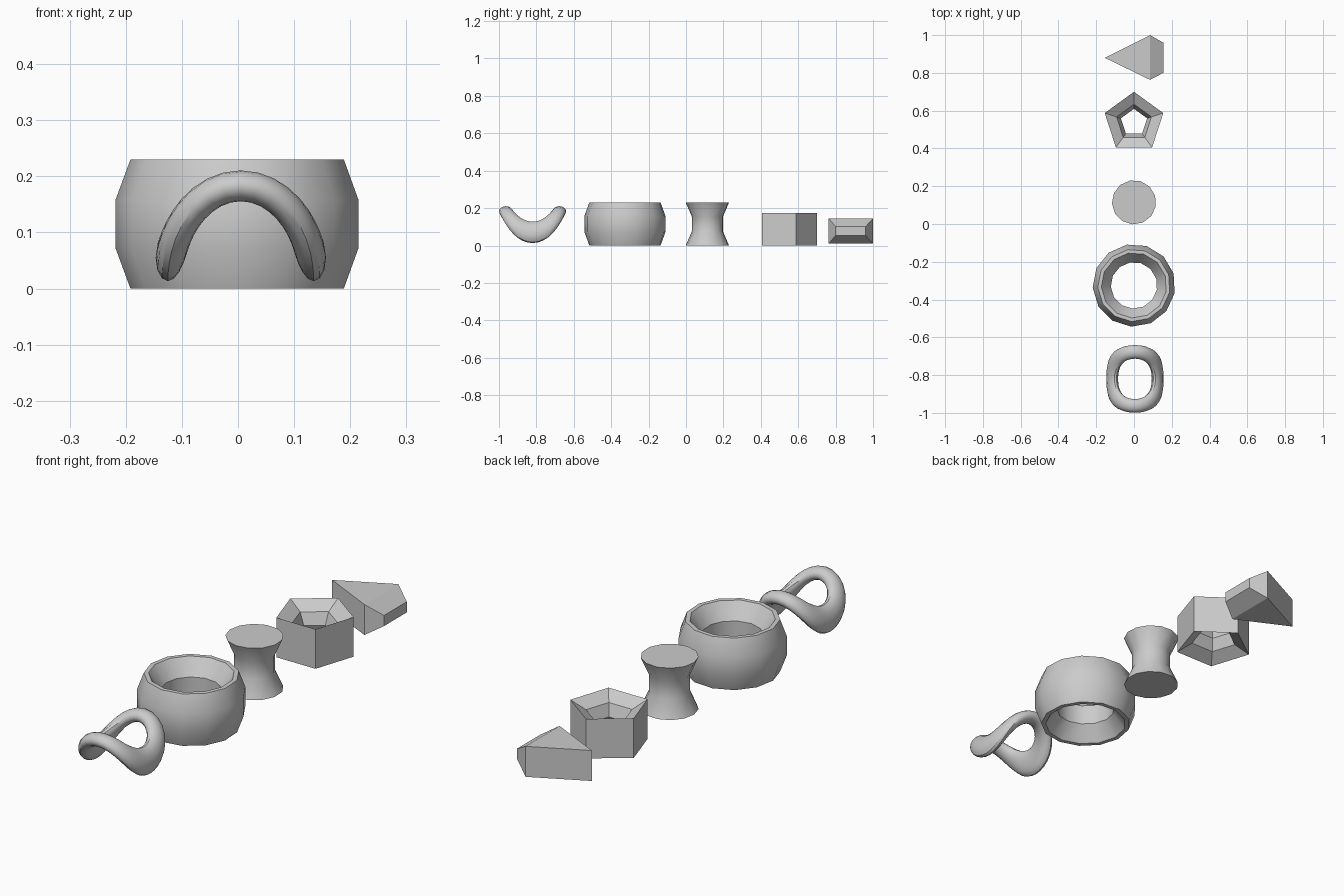
import bpy
import math
import bmesh

if "Cube" in bpy.data.objects:
    bpy.data.objects.remove(bpy.data.objects["Cube"])


def make_object(name, verts, faces, smooth=False):
    mesh = bpy.data.meshes.new(name)
    mesh.from_pydata(verts, [], faces)
    bm = bmesh.new()
    bm.from_mesh(mesh)
    bmesh.ops.recalc_face_normals(bm, faces=bm.faces)
    bm.to_mesh(mesh)
    bm.free()
    obj = bpy.data.objects.new(name, mesh)
    bpy.context.collection.objects.link(obj)
    if smooth:
        bpy.ops.object.select_all(action='DESELECT')
        obj.select_set(True)
        bpy.context.view_layer.objects.active = obj
        bpy.ops.object.shade_smooth_by_angle(angle=math.radians(32))
    return obj


def grid_faces(n, m, wrap):
    """Quads joining n rings of m points; wrap closes the profile."""
    faces = []
    for i in range(n):
        a, b = i * m, ((i + 1) % n) * m
        for j in range(m if wrap else m - 1):
            k = (j + 1) % m
            faces.append((a + j, b + j, b + k, a + k))
    return faces


def lathe(name, profile, sides, phase, y, closed, smooth):
    """Turn an (r, z) profile about a vertical axis at (0, y)."""
    m = len(profile)
    verts = []
    for i in range(sides):
        a = math.radians(phase) + math.tau * i / sides
        verts += [(r * math.cos(a), y + r * math.sin(a), z) for r, z in profile]
    faces = grid_faces(sides, m, closed)
    if not closed:
        faces.append([i * m for i in range(sides)])
        faces.append([i * m + m - 1 for i in range(sides)])
    return make_object(name, verts, faces, smooth)


# Saddle loop: a flattened ring draped over an elliptical arch
def saddle_point(theta, t):
    phi = (1.21 + 0.36 * math.cos(t)) * math.cos(theta)
    y = -0.82 + (0.143 + 0.036 * math.cos(t)) * math.sin(theta)
    w = 0.0275 * math.sin(t)
    nx, nz = 0.17 * math.sin(phi), 0.13 * math.cos(phi)
    length = math.hypot(nx, nz)
    return (0.005 + 0.13 * math.sin(phi) + w * nx / length, y,
            0.013 + 0.17 * math.cos(phi) + w * nz / length)


N, M = 40, 16
make_object("saddle_loop",
            [saddle_point(math.tau * i / N, math.tau * j / M)
             for i in range(N) for j in range(M)],
            grid_faces(N, M, True), True)

# Barrel ring: bulging outside, waisted hole
lathe("barrel_ring",
      [(0.192, 0), (0.219, 0.073), (0.219, 0.157), (0.192, 0.23),
       (0.173, 0.23), (0.123, 0.16), (0.123, 0.07), (0.173, 0)],
      13, 100, -0.325, True, True)

# Hourglass spool
lathe("hourglass_spool",
      [(0.117, 0), (0.083, 0.077), (0.083, 0.153), (0.117, 0.23)],
      13, 100, 0.115, False, True)

# Five-sided ring with a funnel hole
lathe("pentagon_ring",
      [(0.163, 0), (0.163, 0.175), (0.097, 0.14), (0.073, 0.0875), (0.097, 0.035)],
      5, 90, 0.537, True, False)

# Wedge: triangular prism with a tapered block on its wide end
wedge = [(-0.155, 0.88, 0.01), (-0.155, 0.88, 0.145)]
for x, y0, y1, z0, z1 in ((0.085, 0.763, 1.0, 0.01, 0.145),
                          (0.155, 0.8, 0.96, 0.054, 0.101)):
    wedge += [(x, y0, z0), (x, y1, z0), (x, y1, z1), (x, y0, z1)]
make_object("wedge", wedge,
            [(0, 3, 2), (1, 5, 4), (0, 2, 5, 1), (0, 1, 4, 3),
             (2, 3, 7, 6), (3, 4, 8, 7), (4, 5, 9, 8), (5, 2, 6, 9),
             (6, 7, 8, 9)])
